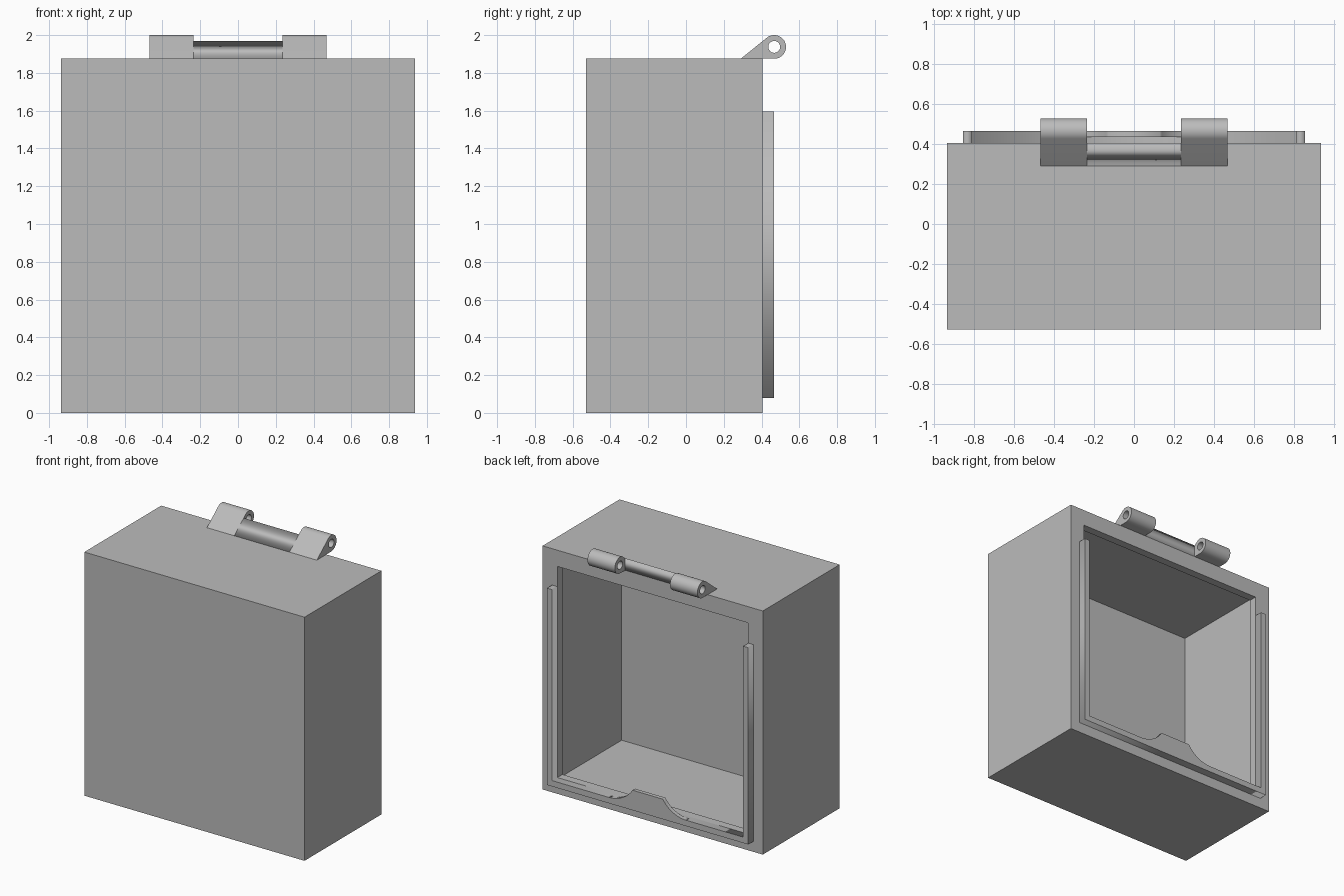
import bpy
import bmesh
import math
from mathutils import Matrix

cube = bpy.data.objects.get("Cube")
if cube:
    bpy.data.objects.remove(cube, do_unlink=True)

grey = bpy.data.materials.new("plain grey")
grey.use_nodes = True
COLOUR = (0.5, 0.5, 0.5, 1)
grey.diffuse_color = COLOUR
grey.node_tree.nodes["Principled BSDF"].inputs["Base Color"].default_value = COLOUR

HALF, HEIGHT, FRONT, BACK, WALL = 0.9375, 1.875, -0.53, 0.405, 0.0625

# Local profile axes to world: side profile (y, z) run along x, back profile (x, z) run along y
SIDE = Matrix(((0, 0, 1, 0), (1, 0, 0, 0), (0, 1, 0, 0), (0, 0, 0, 1)))
REAR = Matrix(((1, 0, 0, 0), (0, 0, -1, 0), (0, 1, 0, 0), (0, 0, 0, 1)))


def prism(name, outlines, axes, start, end):
    """Extrude closed outlines; any outline inside another becomes a hole."""
    curve = bpy.data.curves.new(name + " profile", 'CURVE')
    curve.dimensions = '2D'
    curve.fill_mode = 'BOTH'
    curve.extrude = (end - start) / 2
    for pts in outlines:
        spline = curve.splines.new('POLY')
        spline.points.add(len(pts) - 1)
        for p, (u, v) in zip(spline.points, pts):
            p.co = (u, v, 0, 1)
        spline.use_cyclic_u = True
    temp = bpy.data.objects.new(name + " temp", curve)
    bpy.context.collection.objects.link(temp)
    bpy.context.view_layer.update()
    graph = bpy.context.evaluated_depsgraph_get()
    mesh = bpy.data.meshes.new_from_object(temp.evaluated_get(graph))
    bpy.data.objects.remove(temp, do_unlink=True)
    middle = (start + end) / 2
    shift = (middle, 0, 0) if axes is SIDE else (0, middle, 0)
    mesh.transform(Matrix.Translation(shift) @ axes)
    bm = bmesh.new()
    bm.from_mesh(mesh)
    bmesh.ops.remove_doubles(bm, verts=bm.verts, dist=0.0001)
    bmesh.ops.recalc_face_normals(bm, faces=bm.faces)
    return finish(name, bm)


def finish(name, bm):
    mesh = bpy.data.meshes.new(name)
    bm.to_mesh(mesh)
    bm.free()
    mesh.materials.append(grey)
    obj = bpy.data.objects.new(name, mesh)
    bpy.context.collection.objects.link(obj)
    return obj


def arc(cy, cz, r, a0, a1, n):
    angles = [math.radians(a0 + (a1 - a0) * i / n) for i in range(n + 1)]
    return [(cy + r * math.cos(a), cz + r * math.sin(a)) for a in angles]


# Hollow box: rectangular rings from the outer front, around the rear frame, into the cavity
bm = bmesh.new()
rings = []
for inset, y in ((0, FRONT), (0, BACK), (2 * WALL, BACK), (2 * WALL, BACK - WALL),
                 (WALL, BACK - WALL), (WALL, FRONT + WALL)):
    w, low, high = HALF - inset, inset, HEIGHT - inset
    rings.append([bm.verts.new((x, y, z))
                  for x, z in ((-w, low), (w, low), (w, high), (-w, high))])
for a, b in zip(rings, rings[1:]):
    for i in range(4):
        j = (i + 1) % 4
        bm.faces.new((a[i], a[j], b[j], b[i]))
bm.faces.new(rings[0])
bm.faces.new(rings[-1])
bmesh.ops.recalc_face_normals(bm, faces=bm.faces)
finish("hollow_box", bm)

# U-shaped rail around the sides and bottom of the opening
LIP, TOP, OUT, INN = 2 * WALL, 1.595, 0.857, 0.8125
rail = [(-OUT, 0.08), (OUT, 0.08), (OUT, TOP), (INN, TOP),
        (INN, LIP), (-INN, LIP), (-INN, TOP), (-OUT, TOP)]
prism("lid_rail", [rail], REAR, BACK, 0.467)

# Raised catch with concave flanks on the bottom rail
R = 0.24
flank = arc(0.33, LIP + R, R, -90, -147, 12)
catch = flank + [(-x, z) for x, z in reversed(flank)]
prism("catch_tab", [catch], REAR, 0.436, 0.467)

# Hinge: two knuckles with pin holes, joined by a sloping web
TOE, PIN_Y, PIN_Z, RAD = 0.29, 0.467, HEIGHT + WALL, WALL
slope = 2 * math.atan2(RAD, PIN_Y - TOE)
knuckle = [(TOE, HEIGHT)] + arc(PIN_Y, PIN_Z, RAD, 90 + math.degrees(slope), -90, 32)
hole = arc(PIN_Y, PIN_Z, RAD / 2, 0, 348.75, 31)
web = [(TOE, HEIGHT), (BACK, HEIGHT),
       (BACK, HEIGHT + (BACK - TOE) * math.tan(slope))]
GAP, END = 0.235, 0.468
knuckles = [prism("hinge_knuckle_left", [knuckle, hole], SIDE, GAP, END),
            prism("hinge_knuckle_right", [knuckle, hole], SIDE, -END, -GAP)]
prism("hinge_web", [web], SIDE, -GAP, GAP)

for obj in knuckles:
    bpy.ops.object.select_all(action='DESELECT')
    obj.select_set(True)
    bpy.context.view_layer.objects.active = obj
    bpy.ops.object.shade_smooth_by_angle(angle=math.radians(30))
